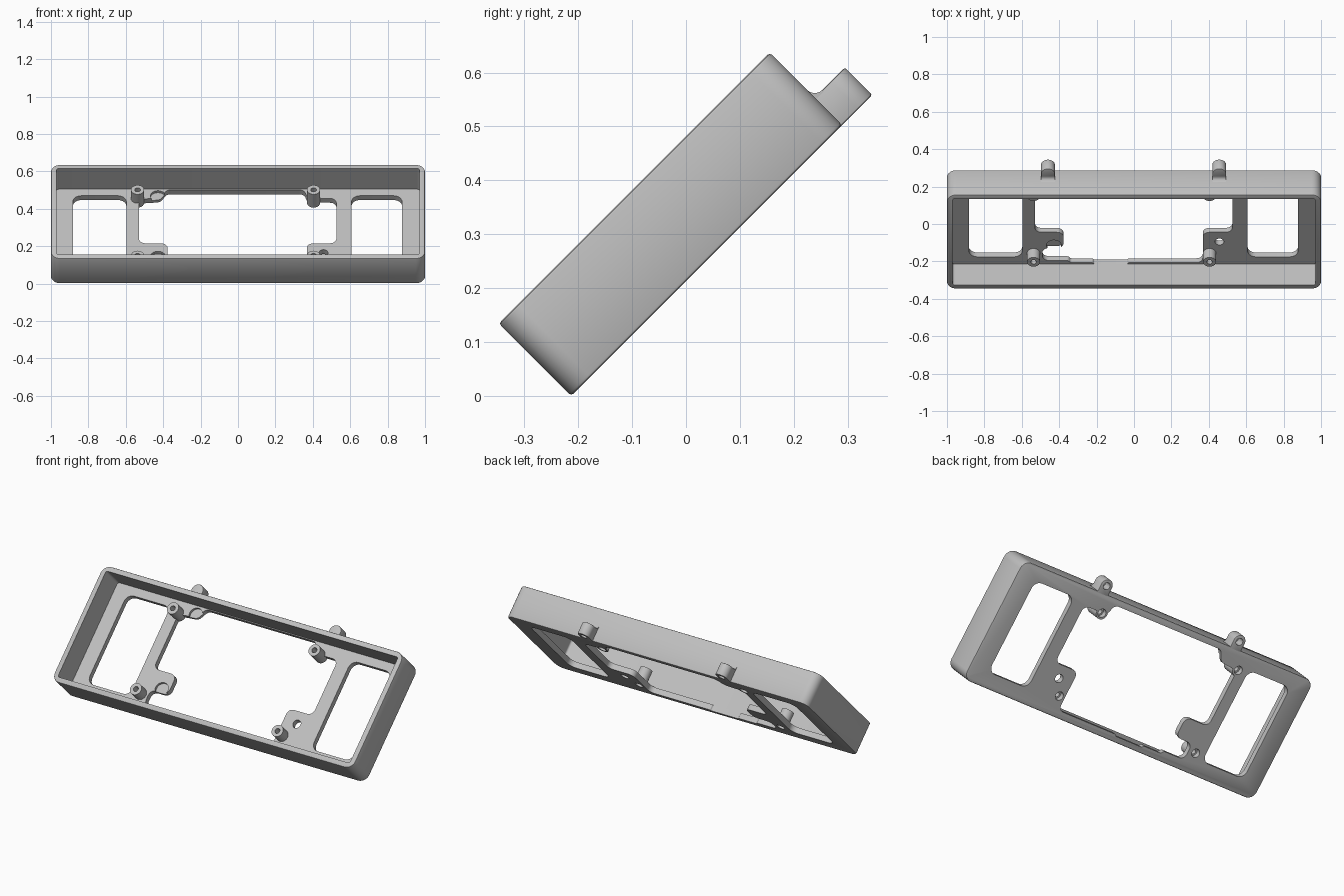
import bpy, bmesh, math
from mathutils import Matrix, Vector

if "Cube" in bpy.data.objects:
    bpy.data.objects.remove(bpy.data.objects["Cube"])

LENGTH, DEPTH, HEIGHT = 2.0, 0.711, 0.19
WALL, PLATE, POST_TOP = 0.03, 0.033, 0.10
POST_R, TAB_R = 0.035, 0.037

grey = bpy.data.materials.new("light_grey")
grey.use_nodes = True
grey.diffuse_color = (0.52, 0.52, 0.52, 1)
grey.node_tree.nodes["Principled BSDF"].inputs["Base Color"].default_value = grey.diffuse_color


def rounded(points, radius, steps=6):
    """Replace every corner of a closed outline by an arc."""
    out, n = [], len(points)
    for i, p in enumerate(points):
        p = Vector(p)
        a, b = Vector(points[i - 1]) - p, Vector(points[(i + 1) % n]) - p
        half = a.angle(b) / 2
        cut = min(radius / math.tan(half), 0.48 * a.length, 0.48 * b.length)
        r = cut * math.tan(half)
        a.normalize()
        b.normalize()
        centre = p + (a + b).normalized() * (r / math.sin(half))
        start, end = p + a * cut - centre, p + b * cut - centre
        sweep = start.angle_signed(end)
        for k in range(steps + 1):
            out.append(centre + Matrix.Rotation(-sweep * k / steps, 2) @ start)
    return out


def box(x0, x1, y0, y1):
    return [(x0, y0), (x1, y0), (x1, y1), (x0, y1)]


def circle(x, y, r, n=32):
    return [(x + r * math.cos(math.tau * k / n), y + r * math.sin(math.tau * k / n))
            for k in range(n)]


def prism(name, outline, z0, z1, bevel=0.0):
    """Extrude a flat outline between two heights, easing its rims."""
    bm = bmesh.new()
    face = bm.faces.new([bm.verts.new((p[0], p[1], z0)) for p in outline])
    top = bmesh.ops.extrude_face_region(bm, geom=[face])["geom"]
    bmesh.ops.translate(bm, vec=(0, 0, z1 - z0),
                        verts=[g for g in top if isinstance(g, bmesh.types.BMVert)])
    bmesh.ops.recalc_face_normals(bm, faces=bm.faces)
    if bevel:
        rims = [e for e in bm.edges if abs(e.verts[0].co.z - e.verts[1].co.z) < 1e-6]
        bmesh.ops.bevel(bm, geom=rims, offset=bevel, segments=2, profile=0.5, affect='EDGES')
    mesh = bpy.data.meshes.new(name)
    bm.to_mesh(mesh)
    bm.free()
    mesh.materials.append(grey)
    obj = bpy.data.objects.new(name, mesh)
    bpy.context.collection.objects.link(obj)
    return obj


def combine(obj, tool, operation='DIFFERENCE'):
    mod = obj.modifiers.new(operation.lower(), 'BOOLEAN')
    mod.object, mod.operation, mod.solver = tool, operation, 'EXACT'
    bpy.context.view_layer.update()
    bpy.context.view_layer.objects.active = obj
    bpy.ops.object.modifier_apply(modifier=mod.name)
    bpy.data.objects.remove(tool)


# Open tray with a thin floor
tray = prism("tray", rounded(box(-LENGTH / 2, LENGTH / 2, 0, DEPTH), 0.05), 0, HEIGHT, 0.006)
combine(tray, prism("cavity", rounded(box(WALL - 1, 1 - WALL, WALL, DEPTH - WALL), 0.012),
                    PLATE, HEIGHT + 0.1))

# Side windows
for x0, x1 in ((-0.883, -0.597), (0.607, 0.877)):
    combine(tray, prism("window", rounded(box(x0, x1, 0.086, 0.632), 0.045), -0.1, 0.1))

# Stepped central opening
opening = [(-0.34, 0.042), (-0.22, 0.042), (-0.215, 0.032), (-0.035, 0.032), (-0.03, 0.042),
           (0.368, 0.042), (0.368, 0.272), (0.526, 0.272), (0.526, 0.612), (0.37, 0.612),
           (0.355, 0.676), (-0.38, 0.676), (-0.415, 0.615), (-0.53, 0.605), (-0.53, 0.272),
           (-0.377, 0.272), (-0.377, 0.153), (-0.49, 0.153), (-0.49, 0.058), (-0.35, 0.058)]
combine(tray, prism("opening", rounded(opening, 0.035), -0.1, 0.1))

# Shallow round seats and the small floor hole
for v in (0.172, 0.63):
    combine(tray, prism("seat", circle(-0.428, v, 0.04), 0.018, 0.06))
combine(tray, prism("floor_hole", circle(0.457, 0.2, 0.024), -0.1, 0.1))

# Screw posts with through holes and wider seats underneath
parts = [tray]
for side, x in (("right", -0.537), ("left", 0.404)):
    for row, v in (("lower", 0.114), ("upper", 0.61)):
        post = prism(f"{row}_{side}_post", circle(x, v, POST_R), 0, POST_TOP)
        for obj in (tray, post):
            combine(obj, prism("bore", circle(x, v, 0.015), -0.1, 0.3))
            combine(obj, prism("counterbore", circle(x, v, 0.024), -0.1, 0.03))
        parts.append(post)

# Rounded rear lugs with a blind hole and a fillet against the wall
for side, x in (("right", -0.46), ("left", 0.456)):
    tip = DEPTH + 0.079 - TAB_R
    end = [(x + TAB_R * math.cos(math.pi * k / 16), tip + TAB_R * math.sin(math.pi * k / 16))
           for k in range(17)]
    lug = prism(f"{side}_lug", [(x - TAB_R, DEPTH - 0.01), (x + TAB_R, DEPTH - 0.01)] + end,
                0, 0.072, 0.004)
    combine(lug, prism("lug_hole", circle(x, tip, 0.02), -0.1, 0.05))
    arc = [(DEPTH + 0.02 + 0.02 * math.cos(t), 0.092 + 0.02 * math.sin(t))
           for t in (math.pi + k * math.pi / 12 for k in range(7))]
    fillet = prism(f"{side}_lug_fillet",
                   [(DEPTH - 0.005, 0.092)] + arc + [(DEPTH + 0.02, 0.06), (DEPTH - 0.005, 0.06)],
                   x - TAB_R, x + TAB_R)
    fillet.data.transform(Matrix(((0, 0, 1, 0), (1, 0, 0, 0), (0, 1, 0, 0), (0, 0, 0, 1))))
    parts += [lug, fillet]

# Lean everything back and shade
lean = Matrix.Translation((0, -0.213, 0)) @ Matrix.Rotation(math.radians(45), 4, 'X')
bpy.ops.object.select_all(action='DESELECT')
for part in parts:
    part.data.transform(lean)
    part.select_set(True)
bpy.context.view_layer.objects.active = tray
bpy.ops.object.shade_smooth_by_angle(angle=math.radians(35))
